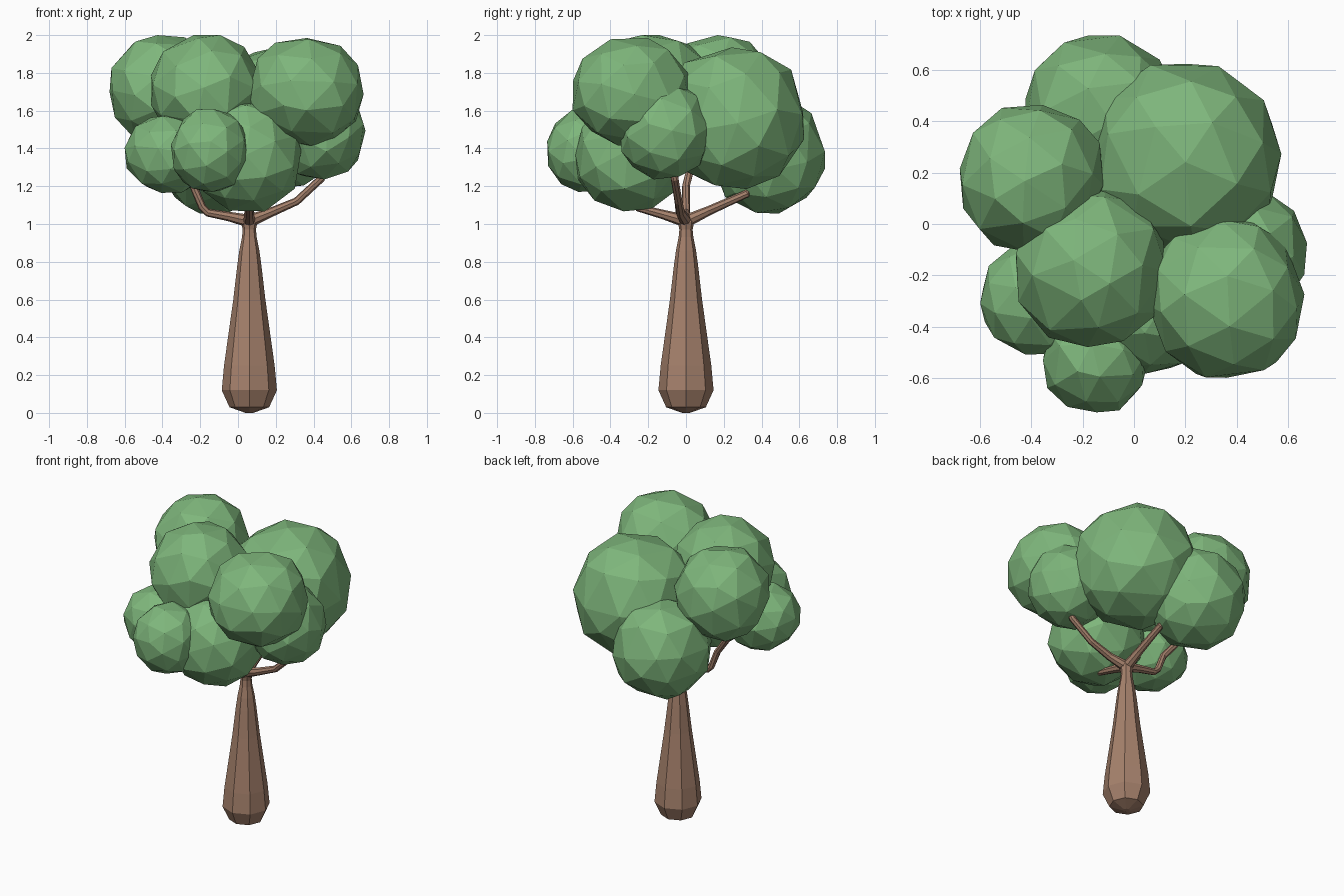
import bpy, bmesh, math, random
from mathutils import Vector, Euler

if "Cube" in bpy.data.objects:
    bpy.data.objects.remove(bpy.data.objects["Cube"])

random.seed(4)


def material(name, color):
    m = bpy.data.materials.new(name)
    m.diffuse_color = (*color, 1)
    m.use_nodes = True
    m.node_tree.nodes["Principled BSDF"].inputs["Base Color"].default_value = m.diffuse_color
    return m


LEAF = material("leaf_green", (0.21, 0.47, 0.20))
BARK = material("bark_brown", (0.38, 0.22, 0.15))


def add_mesh(name, bm, mat):
    bmesh.ops.recalc_face_normals(bm, faces=bm.faces)
    me = bpy.data.meshes.new(name)
    bm.to_mesh(me)
    bm.free()
    me.materials.append(mat)
    ob = bpy.data.objects.new(name, me)
    bpy.context.collection.objects.link(ob)
    return ob


def leaf_clump(name, center, radii):
    """Faceted, slightly irregular ball, flattened a little where it meets its bounds."""
    bm = bmesh.new()
    bmesh.ops.create_icosphere(bm, subdivisions=2, radius=1)
    turn = Euler([random.uniform(0, 6.28) for _ in range(3)]).to_matrix()
    for v in bm.verts:
        jitter = Vector([random.uniform(-0.08, 0.08) for _ in range(3)])
        p = turn @ (v.co + jitter).normalized() * random.uniform(1.03, 1.07)
        v.co = [center[i] + max(-1, min(1, p[i])) * radii[i] for i in range(3)]
    add_mesh(name, bm, LEAF)


def tube(name, points, radii, sides, mat):
    """Tapered tube with capped ends along a path."""
    pts = [Vector(p) for p in points]
    bm = bmesh.new()
    rings = []
    for i, p in enumerate(pts):
        d = (pts[min(i + 1, len(pts) - 1)] - pts[max(i - 1, 0)]).normalized()
        q = d.to_track_quat('Z', 'Y')
        rings.append([bm.verts.new(p + q @ Vector((
            radii[i] * math.cos(2 * math.pi * k / sides),
            radii[i] * math.sin(2 * math.pi * k / sides), 0)))
            for k in range(sides)])
    for a, b in zip(rings, rings[1:]):
        for k in range(sides):
            n = (k + 1) % sides
            bm.faces.new((a[k], a[n], b[n], b[k]))
    bm.faces.new(rings[0])
    bm.faces.new(rings[-1])
    return add_mesh(name, bm, mat)


# Trunk: bottle-shaped, octagonal, flaring slightly at the fork
profile = [(0.0, 0.02), (0.03, 0.105), (0.12, 0.146), (0.25, 0.134), (0.4, 0.113),
           (0.6, 0.085), (0.78, 0.064), (0.86, 0.053), (0.93, 0.039), (0.97, 0.035),
           (1.01, 0.043), (1.05, 0.03)]
tube("trunk", [(0.06, 0, z) for z, r in profile], [r for z, r in profile], 8, BARK)

# Branches
fork = (0.06, 0, 1.015)
branches = {
    "right_branch": [(0.17, -0.03, 1.06), (0.31, -0.04, 1.12), (0.44, -0.06, 1.24), (0.47, -0.08, 1.35)],
    "left_branch": [(-0.05, 0, 1.04), (-0.16, 0, 1.06), (-0.19, 0, 1.09), (-0.235, 0, 1.2), (-0.36, 0.04, 1.36), (-0.40, 0.10, 1.52)],
    "front_branch": [(0.06, -0.12, 1.05), (0.06, -0.25, 1.085), (0.06, -0.3, 1.2)],
    "back_branch": [(0.06, 0.12, 1.07), (0.06, 0.32, 1.16), (-0.03, 0.38, 1.27)],
}
for name, path in branches.items():
    radii = [0.034, 0.025] + [0.021] * (len(path) - 2) + [0.018]
    tube(name, [fork] + path, radii, 8, BARK)

# Foliage clumps: centre and half sizes
clumps = {
    "left_top": ((-0.40, 0.18, 1.71), (0.28, 0.285, 0.29)),
    "back_top": ((0.20, 0.255, 1.56), (0.375, 0.37, 0.375)),
    "centre_top": ((-0.165, -0.17, 1.71), (0.295, 0.31, 0.29)),
    "right_top": ((0.36, -0.29, 1.70), (0.305, 0.31, 0.285)),
    "back_low": ((-0.13, 0.44, 1.365), (0.295, 0.295, 0.31)),
    "right_low": ((0.43, -0.11, 1.49), (0.245, 0.24, 0.255)),
    "left_low": ((-0.37, -0.29, 1.37), (0.23, 0.22, 0.205)),
    "front_low": ((-0.15, -0.525, 1.39), (0.205, 0.21, 0.22)),
    "middle_low": ((0.05, -0.30, 1.355), (0.285, 0.285, 0.29)),
}
for name, (c, r) in clumps.items():
    leaf_clump("foliage_" + name, c, r)
